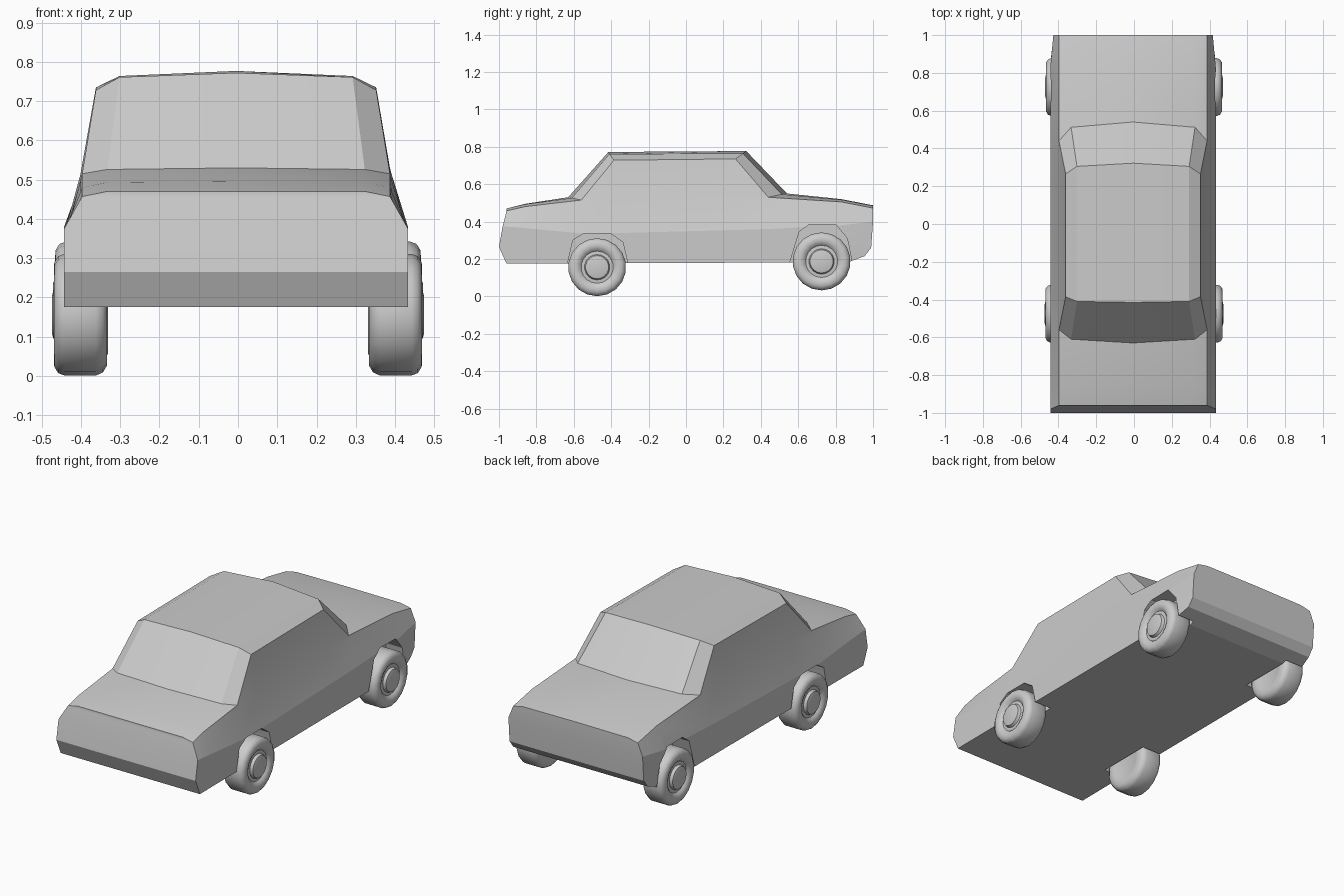
import bpy, bmesh, math

if "Cube" in bpy.data.objects:
    bpy.data.objects.remove(bpy.data.objects["Cube"])

CX = -0.005  # body centre line


def make(name, verts, faces, angle=None):
    bm = bmesh.new()
    vs = [bm.verts.new(v) for v in verts]
    for f in faces:
        bm.faces.new([vs[i] for i in f])
    bmesh.ops.recalc_face_normals(bm, faces=bm.faces)
    me = bpy.data.meshes.new(name)
    bm.to_mesh(me)
    bm.free()
    ob = bpy.data.objects.new(name, me)
    bpy.context.collection.objects.link(ob)
    if angle:
        smooth(ob, angle)
    return ob


def activate(ob):
    bpy.ops.object.select_all(action='DESELECT')
    ob.select_set(True)
    bpy.context.view_layer.objects.active = ob


def smooth(ob, angle):
    activate(ob)
    bpy.ops.object.shade_smooth_by_angle(angle=math.radians(angle))


# Body: lengthwise lines of (y, z), from nose to tail at eight stations
centre = [(-.96, .47), (-.86, .495), (-.63, .53), (-.415, .772),
          (.322, .777), (.54, .55), (.83, .52), (1, .487)]
edge = [(-.96, .47), (-.86, .493), (-.61, .526), (-.41, .761),
        (.305, .764), (.512, .546), (.83, .517), (1, .485)]
shoulder = [(-.96, .457), (-.86, .48), (-.56, .515), (-.385, .728),
            (.265, .735), (.44, .53), (.83, .505), (1, .472)]
belt = [(-.98, .375), (-.86, .365), (-.56, .337), (-.385, .338),
        (.265, .355), (.44, .36), (.83, .38), (1, .40)]
crease = [(-1, .265), (-.86, .265), (-.56, .265), (-.385, .265),
          (.265, .265), (.44, .265), (.83, .265), (.99, .26)]
sill = [(-.96, .175), (-.86, .176), (-.56, .177), (-.385, .178),
        (.265, .18), (.44, .18), (.86, .18), (.955, .215)]

verts, faces = [], []
for i in range(8):
    roof = i in (3, 4)
    wide = .422 if i == 7 else .438
    sx = .357 if roof else .392
    (by, bz), (sy, sz) = belt[i], shoulder[i]
    if roof:
        waist = (.388, sy, .523)
    else:
        waist = (wide + .9 * (sx - wide), by + .9 * (sy - by), bz + .9 * (sz - bz))
    half = [(wide, *sill[i]), (wide, *crease[i]), (wide, by, bz), waist,
            (sx, sy, sz), (.297 if roof else .328, *edge[i])]
    ring = half + [(0, *centre[i])] + [(-x, y, z) for x, y, z in reversed(half)]
    verts += [(x + CX, y, z) for x, y, z in ring]
N = 13
for s in range(7):
    for k in range(N):
        a, b = s * N + k, s * N + (k + 1) % N
        faces.append((a, b, b + N, a + N))
for base in (0, 7 * N):  # nose and tail panels
    for k in range(5):
        faces.append([base + j for j in (k, k + 1, N - 2 - k, N - 1 - k)])
    faces.append((base + 5, base + 6, base + 7))
body = make("car_body", verts, faces)

# Wheel arches, cut into both sides
arches = {
    "front": [(-.64, .10), (-.632, .18), (-.605, .30), (-.545, .337),
              (-.405, .337), (-.338, .29), (-.312, .18), (-.305, .10)],
    "rear": [(.54, .10), (.555, .18), (.605, .345), (.66, .385),
             (.80, .385), (.862, .31), (.885, .20), (.89, .10)],
}
for end, prof in arches.items():
    for side in (-1, 1):
        n = len(prof)
        v = [(side * x, y, z) for x in (.325, .6) for y, z in prof]
        f = [tuple(range(n)), tuple(range(n, 2 * n))]
        f += [(k, (k + 1) % n, n + (k + 1) % n, n + k) for k in range(n)]
        cutter = make("arch_cutter", v, f)
        cutter.hide_render = True
        mod = body.modifiers.new("arch", 'BOOLEAN')
        mod.operation = 'DIFFERENCE'
        mod.solver = 'EXACT'
        mod.object = cutter
        activate(body)
        bpy.ops.object.modifier_apply(modifier=mod.name)
        bpy.data.objects.remove(cutter)
smooth(body, 14)


# Wheels: tyre, rim and hub cap turned around the x axis
def wheel(name, side, x0, y, z, seg=18):
    prof = [(.005, .0), (.005, .085), (0, .098), (0, .13), (.010, .147), (.028, .155),
            (.108, .155), (.124, .149), (.134, .133), (.135, .112),
            (.128, .096), (.118, .086), (.120, .068), (.136, .062), (.140, .048), (.140, 0)]
    v, f, rows = [], [], []
    for x, r in prof:
        cnt = seg if r else 1
        rows.append([len(v) + k for k in range(cnt)])
        for k in range(cnt):
            a = 2 * math.pi * k / seg - math.pi / 2
            v.append((side * (x0 + x), y + r * math.cos(a), z + r * math.sin(a)))
    for p, q in zip(rows, rows[1:]):
        for k in range(seg):
            m = (k + 1) % seg
            if len(p) == 1:
                f.append((p[0], q[k], q[m]))
            elif len(q) == 1:
                f.append((p[k], p[m], q[0]))
            else:
                f.append((p[k], p[m], q[m], q[k]))
    make(name, v, f, 42)


for side, label in ((-1, "left"), (1, "right")):
    wheel("front_wheel_" + label, side, .334, -.475, .156)
    wheel("rear_wheel_" + label, side, .331, .725, .187)
